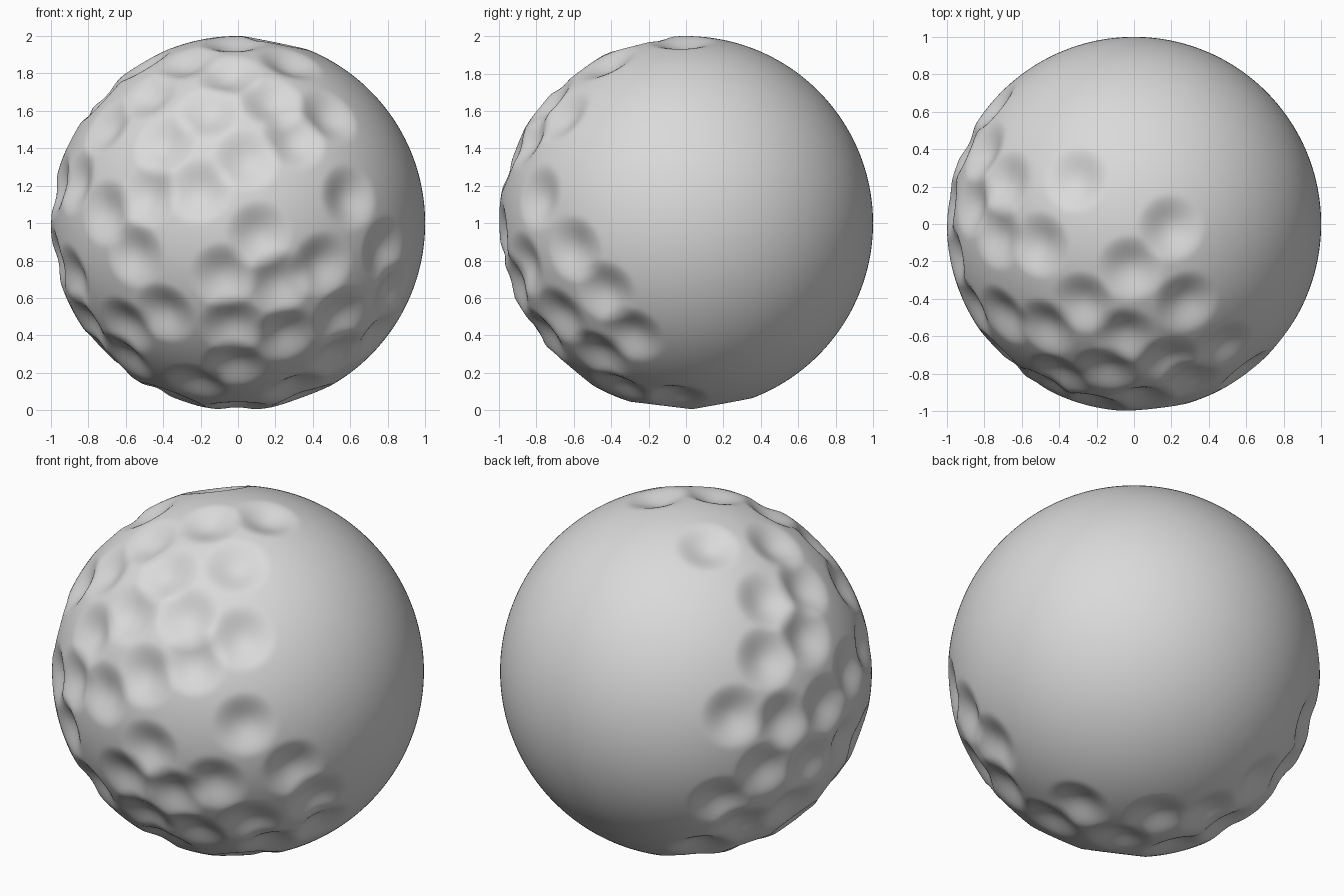
import bpy
import bmesh
import math
from mathutils import Vector

cube = bpy.data.objects.get("Cube")
if cube:
    bpy.data.objects.remove(cube, do_unlink=True)

DENT_RADIUS = 0.19
DENT_DEPTH = 0.055
SPACING = 0.29
PATCH_AXIS = Vector((-0.7, -0.65, -0.2)).normalized()

# Dents along the edge of the dimpled patch
edge_dents = [
    (0.60, -0.79, 0.14), (0.78, -0.60, -0.14), (0.82, -0.43, -0.37),
    (0.74, -0.29, -0.60), (0.45, -0.86, -0.22), (0.55, -0.67, -0.50),
    (0.22, -0.92, -0.32), (0.25, -0.76, -0.60), (-0.03, -0.83, -0.55),
    (-0.02, -0.64, -0.76), (-0.08, -0.95, -0.28), (0.30, -0.35, -0.88),
    (0.30, -0.84, 0.45), (0.18, -0.73, 0.65), (0.28, -0.42, 0.86),
    (-0.02, -0.24, 0.97), (0.20, -0.02, 0.98), (-0.05, -0.60, 0.80),
    (-0.31, 0.24, 0.92), (-0.68, 0.22, 0.69), (-0.80, 0.39, 0.44),
    (-0.91, 0.39, 0.10), (-0.68, 0.65, -0.35), (0.00, -0.12, -0.99),
    (-0.27, 0.30, -0.90),
]
dents = [Vector(d).normalized() for d in edge_dents]


def spiral_points(count):
    """Evenly spread directions over a sphere."""
    turn = math.pi * (3 - math.sqrt(5))
    for i in range(count):
        z = 1 - 2 * (i + 0.5) / count
        r = math.sqrt(1 - z * z)
        yield Vector((r * math.cos(i * turn), r * math.sin(i * turn), z))


# Pack the rest of the patch tightly with dents
free = [p for p in spiral_points(4000) if p.dot(PATCH_AXIS) > -0.04]
gaps = [min((p - d).length for d in dents) for p in free]
while True:
    open_spots = [(g, i) for i, g in enumerate(gaps) if g >= SPACING]
    if not open_spots:
        break
    new = free[min(open_spots)[1]]
    dents.append(new)
    gaps = [min(g, (p - new).length) for g, p in zip(gaps, free)]

# Ball pressed in at every dent
bm = bmesh.new()
bmesh.ops.create_icosphere(bm, subdivisions=7, radius=1)
for v in bm.verts:
    n = v.co.normalized()
    sink = 0
    for d in dents:
        c = n.dot(d)
        if c > 0.97:
            t = (2 - 2 * c) / DENT_RADIUS ** 2
            if t < 1:
                sink += DENT_DEPTH * (1 - t) ** 2
    v.co = n * (1 - sink)
for f in bm.faces:
    f.smooth = True
mesh = bpy.data.meshes.new("dimpled_ball")
bm.to_mesh(mesh)
bm.free()

ball = bpy.data.objects.new("dimpled_ball", mesh)
ball.location.z = 1
bpy.context.collection.objects.link(ball)

# Plain light grey
grey = bpy.data.materials.new("light_grey")
grey.use_nodes = True
colour = (0.7, 0.7, 0.7, 1)
grey.diffuse_color = colour
grey.node_tree.nodes["Principled BSDF"].inputs["Base Color"].default_value = colour
mesh.materials.append(grey)
